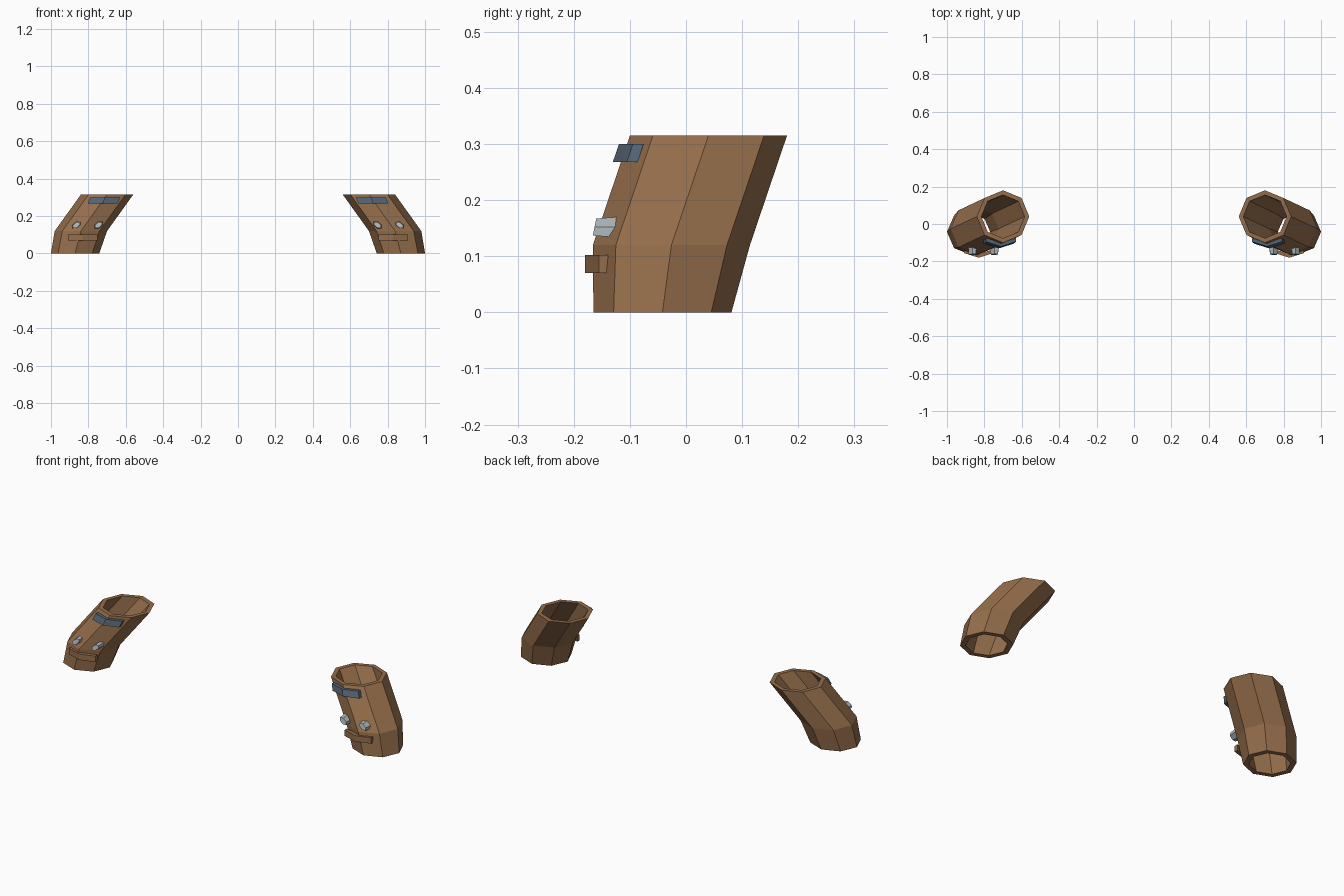
import bpy, math

if "Cube" in bpy.data.objects:
    bpy.data.objects.remove(bpy.data.objects["Cube"])

def material(name, color):
    m = bpy.data.materials.new(name)
    m.diffuse_color = (*color, 1)
    m.use_nodes = True
    m.node_tree.nodes["Principled BSDF"].inputs["Base Color"].default_value = m.diffuse_color
    return m

BROWN = material("brown", (0.30, 0.155, 0.07))
SLATE = material("slate", (0.085, 0.125, 0.17))
STEEL = material("steel", (0.42, 0.48, 0.51))

def make(name, verts, faces, mat, side):
    # side = -1 mirrors the part across x and flips its winding
    me = bpy.data.meshes.new(name)
    if side < 0:
        faces = [f[::-1] for f in faces]
    me.from_pydata([(x * side, y, z) for x, y, z in verts], [], faces)
    me.materials.append(mat)
    bpy.context.collection.objects.link(bpy.data.objects.new(name, me))

def ring(cx, cy, rx, ry, z, n=8):
    return [(cx + rx * math.cos(k * math.tau / n),
             cy + ry * math.sin(k * math.tau / n), z) for k in range(n)]

def sleeve(side, n=8):
    # closed loop of rings: up the outside, down the inside
    rings = [(0.871, -0.042, 0.129, 0.123, 0), (0.84, -0.026, 0.14, 0.14, 0.12),
             (0.70, 0.04, 0.14, 0.14, 0.315), (0.70, 0.04, 0.116, 0.116, 0.315),
             (0.84, -0.026, 0.116, 0.116, 0.12), (0.871, -0.042, 0.102, 0.098, 0)]
    verts = [v for r in rings for v in ring(*r)]
    m = len(rings)
    faces = [(i * n + k, i * n + (k + 1) % n,
              (i + 1) % m * n + (k + 1) % n, (i + 1) % m * n + k)
             for i in range(m) for k in range(n)]
    make("sleeve", verts, faces, BROWN, side)

def bent_plate(name, cx, front, z, h, slope_x, slope_y, mat, side):
    # V-bent bar following the front ridge of the sleeve
    plan = [(-0.08, 0.025), (0, 0), (0.08, 0.025),
            (0.08, 0.044), (0, 0.022), (-0.08, 0.044)]
    verts = [(cx + x + slope_x * dz, front + y + slope_y * dz, z + dz)
             for dz in (-h / 2, h / 2) for x, y in plan]
    faces = [(k, (k + 1) % 6, (k + 1) % 6 + 6, k + 6) for k in range(6)]
    faces += [(1, 0, 5, 4), (2, 1, 4, 3), (6, 7, 10, 11), (7, 8, 9, 10)]
    make(name, verts, faces, mat, side)

def stud(cx, side, n=6):
    # six-sided tapered stud, sheared along the sleeve's slope
    verts = []
    for y, r in ((-0.163, 0.019), (-0.122, 0.023)):
        for k in range(n):
            a = k * math.tau / n
            dz = r * 0.92 * math.sin(a)
            verts.append((cx + r * math.cos(a) - 0.6 * dz, y + 0.2 * dz, 0.152 + dz))
    faces = [(k, k + n, (k + 1) % n + n, (k + 1) % n) for k in range(n)]
    faces += [tuple(range(n)), tuple(range(2 * n - 1, n - 1, -1))]
    make("stud", verts, faces, STEEL, side)

for s in (1, -1):
    sleeve(s)
    bent_plate("upper_plate", 0.717, -0.125, 0.284, 0.032, -0.4, 0.34, SLATE, s)
    bent_plate("lower_band", 0.83, -0.18, 0.086, 0.032, 0, 0, BROWN, s)
    for x in (0.746, 0.864):
        stud(x, s)
